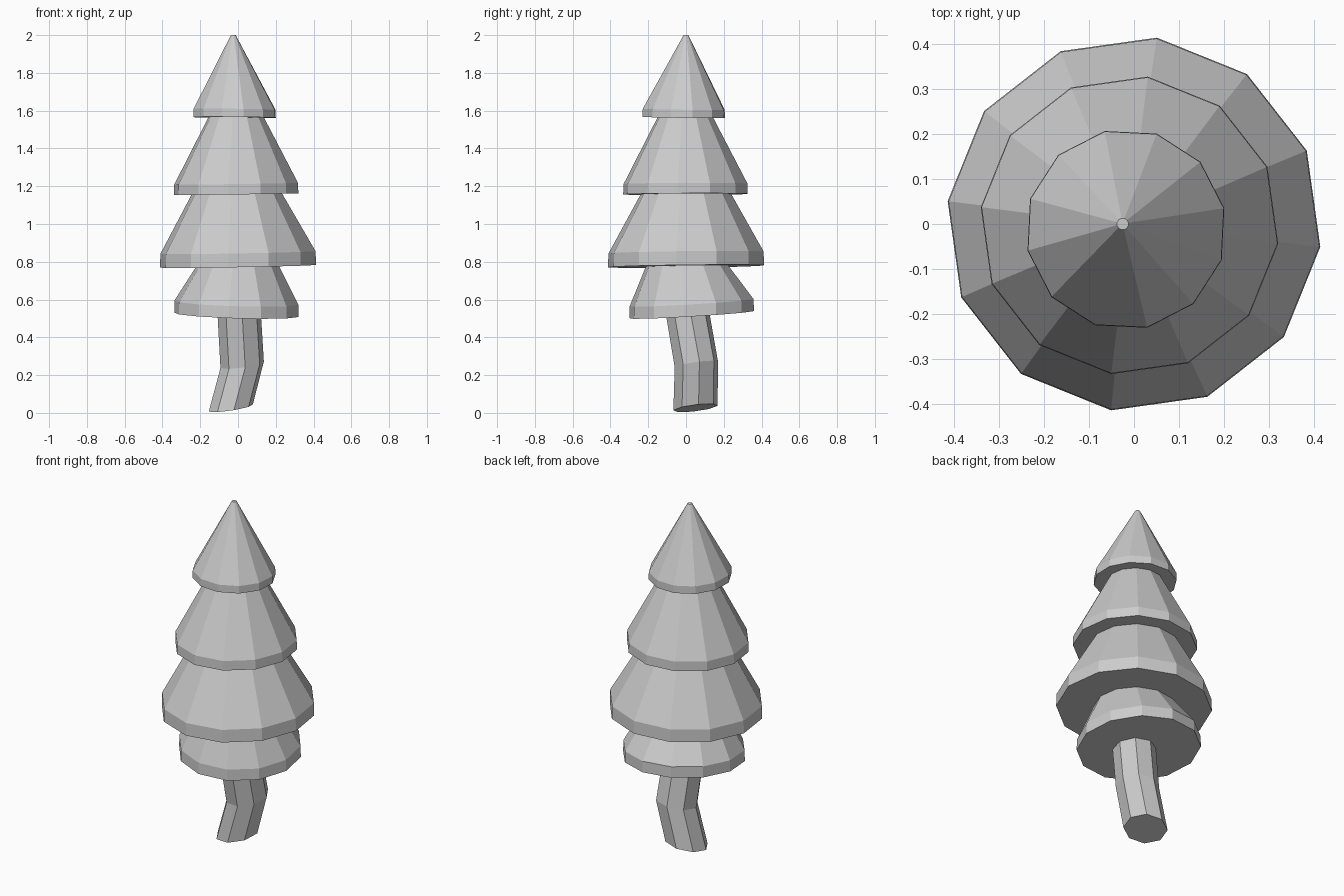
import bpy, bmesh, math
from mathutils import Vector

if "Cube" in bpy.data.objects:
    bpy.data.objects.remove(bpy.data.objects["Cube"])


def loft(name, sides, rings):
    """Closed faceted solid; ring = (x, y, z, radius, angle, slope_x, slope_y)."""
    bm = bmesh.new()
    loops = []
    for x, y, z, r, ang, sx, sy in rings:
        loop = []
        for i in range(sides):
            a = math.radians(ang) + 2 * math.pi * i / sides
            dx, dy = r * math.cos(a), r * math.sin(a)
            loop.append(bm.verts.new(Vector((x + dx, y + dy, z + sx * dx + sy * dy))))
        loops.append(loop)
    for lo, hi in zip(loops, loops[1:]):
        for i in range(sides):
            j = (i + 1) % sides
            bm.faces.new((lo[i], lo[j], hi[j], hi[i]))
    bm.faces.new(loops[0][::-1])
    bm.faces.new(loops[-1])
    mesh = bpy.data.meshes.new(name)
    bm.to_mesh(mesh)
    bm.free()
    obj = bpy.data.objects.new(name, mesh)
    bpy.context.collection.objects.link(obj)
    return obj


# Bent eight-sided trunk
loft("trunk", 8, [
    (-0.038, 0.05, 0.026, 0.118, 8, 0.15, 0.12),
    (0.022, 0.055, 0.255, 0.116, 8, 0.13, 0.14),
    (0.006, 0.008, 0.53, 0.116, 8, 0.0, 0.05),
])


def tier(name, base, rim, top, angle, slope):
    """Foliage skirt: flat underside, short rim, then a cone; items are (x, y, z, r)."""
    bx, by, bz, r = base
    loft(name, 12, [
        (bx, by, bz, r, angle, *slope),
        (bx, by, bz + rim, r * 0.995, angle, *slope),
        (*top, angle, 0, 0),
    ])


# Four stacked foliage tiers, bottom to top
tier("foliage_lowest", (-0.008, 0.03, 0.52, 0.332), 0.064, (0.0, 0.005, 0.79, 0.213), -7, (-0.03, 0.06))
tier("foliage_wide", (0.0, 0.0, 0.776, 0.416), 0.073, (-0.005, 0.0, 1.17, 0.235), -7, (0.018, 0.012))
tier("foliage_upper", (-0.01, -0.003, 1.158, 0.332), 0.055, (-0.01, -0.004, 1.58, 0.14), -7, (0.015, 0.005))
tier("foliage_tip", (-0.018, -0.012, 1.564, 0.223), 0.043, (-0.025, 0.0, 2.0, 0.013), 12.2, (-0.01, -0.015))
